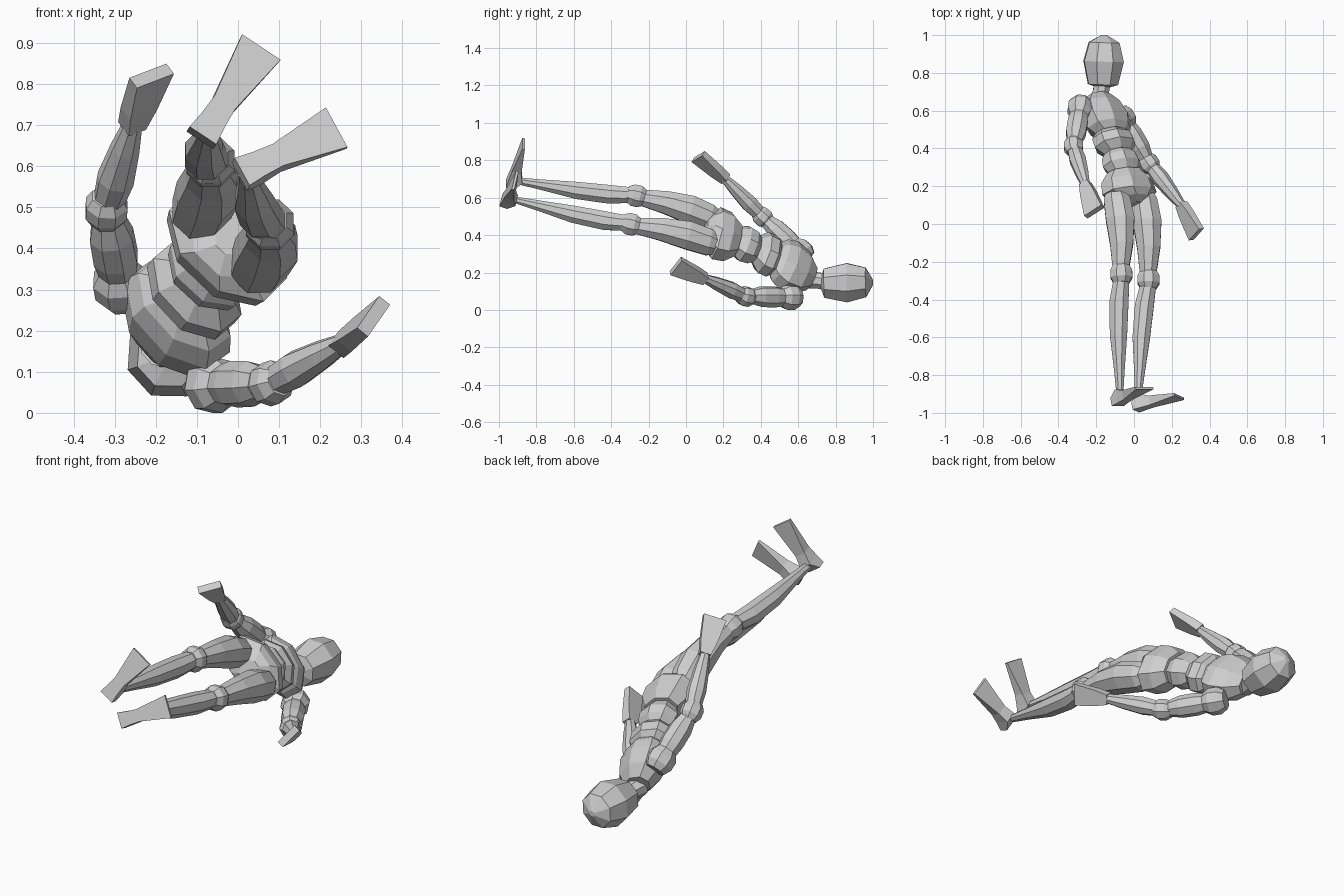
import bpy, bmesh, math
from mathutils import Vector as V

if "Cube" in bpy.data.objects:
    bpy.data.objects.remove(bpy.data.objects["Cube"])

grey = bpy.data.materials.new("plain_grey")
grey.use_nodes = True
grey.diffuse_color = (0.63, 0.63, 0.63, 1)
grey.node_tree.nodes["Principled BSDF"].inputs["Base Color"].default_value = (0.63, 0.63, 0.63, 1)


def loft(name, a, b, across, stations, sides=8):
    """Faceted tube from a to b; each station is (fraction, half width, half depth, depth shift)."""
    a, b = V(a), V(b)
    axis = (b - a).normalized()
    wide = V(across)
    wide = (wide - axis * wide.dot(axis)).normalized()
    deep = wide.cross(axis)
    grow = 1 / math.cos(math.pi / sides)
    bm = bmesh.new()
    rings = []
    for t, w, d, *shift in stations:
        c = a.lerp(b, t) + deep * (shift[0] if shift else 0)
        ring = []
        for i in range(sides):
            ang = math.tau * (i + 0.5) / sides
            ring.append(bm.verts.new(c + wide * (w * grow * math.cos(ang)) + deep * (d * grow * math.sin(ang))))
        rings.append(ring)
    for r, s in zip(rings, rings[1:]):
        for i in range(sides):
            j = (i + 1) % sides
            bm.faces.new((r[i], r[j], s[j], s[i]))
    bm.faces.new(rings[0])
    bm.faces.new(rings[-1])
    bmesh.ops.recalc_face_normals(bm, faces=bm.faces)
    mesh = bpy.data.meshes.new(name)
    bm.to_mesh(mesh)
    bm.free()
    mesh.materials.append(grey)
    obj = bpy.data.objects.new(name, mesh)
    bpy.context.collection.objects.link(obj)


def joint(name, centre, direction, across, radius, half):
    """Short faceted barrel used for shoulders, elbows and knees."""
    c, d = V(centre), V(direction).normalized() * half
    loft(name, c - d, c + d, across,
         [(0, radius * .72, radius * .72), (.3, radius, radius), (.7, radius, radius), (1, radius * .72, radius * .72)])


# Torso, stacked from pelvis to head
hip_line = (.7, 0, -.7)
chest_line = (.66, -.18, -.73)
loft("pelvis", (-.05, .275, .375), (-.01, .1, .43), hip_line,
     [(0, .10, .07), (.3, .15, .10), (.65, .16, .105), (.85, .1, .09), (1, .04, .05)])
loft("lower_abdomen", (-.085, .38, .325), (-.05, .265, .375), hip_line,
     [(0, .075, .055), (.25, .1, .08), (.6, .107, .085), (1, .08, .06)])
loft("upper_abdomen", (-.125, .485, .275), (-.085, .375, .325), (.68, -.1, -.72),
     [(0, .09, .06), (.25, .122, .088), (.65, .122, .09), (1, .08, .06)])
loft("chest", (-.187, .67, .172), (-.12, .475, .28), chest_line,
     [(0, .075, .055), (.25, .13, .085), (.6, .15, .10), (.85, .13, .09), (1, .09, .07)])
loft("neck", (-.185, .645, .165), (-.165, .76, .15), chest_line,
     [(0, .05, .05), (.5, .042, .042), (1, .045, .045)])
loft("head", (-.165, .722, .143), (-.157, 1, .148), chest_line,
     [(0, .03, .03), (.06, .076, .08), (.5, .102, .107), (.86, .077, .082), (1, .012, .015)])

# Arms: shoulder, elbow, wrist, hand tip, hand width direction
arms = {
    "right": [(-.285, .612, .312), (-.32, .41, .497), (-.255, .205, .705), (-.21, .065, .82), (.085, .05, .035)],
    "left": [(-.06, .556, .068), (.08, .32, .072), (.255, .095, .17), (.33, -.055, .235), (.06, .06, .085)],
}
for side, (shoulder, elbow, wrist, tip, palm) in arms.items():
    upper = V(elbow) - V(shoulder)
    lower = V(wrist) - V(elbow)
    joint(side + "_shoulder", shoulder, upper, chest_line, .064, .056)
    loft(side + "_upper_arm", shoulder, elbow, chest_line,
         [(.15, .045, .045), (.35, .053, .053), (.65, .052, .052), (.9, .036, .036)])
    joint(side + "_elbow", elbow, upper.normalized() + lower.normalized(), chest_line, .05, .045)
    loft(side + "_forearm", elbow, wrist, chest_line,
         [(.08, .036, .036), (.35, .043, .043), (.7, .034, .034), (1, .022, .022)])
    loft(side + "_hand", wrist, tip, palm,
         [(-.06, .026, .024), (.3, .04, .022), (1, .056, .017)], 4)

# Legs: hip, knee, ankle, heel, toe, foot width direction
legs = {
    "right": [(-.097, .17, .475), (-.067, -.265, .61), (-.075, -.9, .69),
              (-.085, -.963, .675), (.057, -.875, .89), (.09, 0, -.06)],
    "left": [(.045, .17, .345), (.077, -.295, .458), (.022, -.91, .588),
             (.01, -.99, .587), (.24, -.92, .695), (.06, -.02, -.09)],
}
for side, (hip, knee, ankle, heel, toe, sole) in legs.items():
    upper = V(knee) - V(hip)
    lower = V(ankle) - V(knee)
    loft(side + "_thigh", hip, knee, hip_line,
         [(-.05, .04, .04), (.1, .068, .072, -.006), (.35, .074, .077, -.02), (.65, .06, .062, -.018), (.93, .044, .044)])
    joint(side + "_knee", knee, upper.normalized() + lower.normalized(), hip_line, .058, .048)
    loft(side + "_shin", knee, ankle, hip_line,
         [(.05, .042, .042), (.22, .05, .05, .014), (.5, .046, .046, .016), (.8, .028, .028, .006), (1, .018, .018)])
    loft(side + "_foot", heel, toe, sole,
         [(0, .039, .022, -.022), (.18, .033, .038, -.038), (.38, .03, .026, -.026), (1, .056, .007, -.007)], 4)
